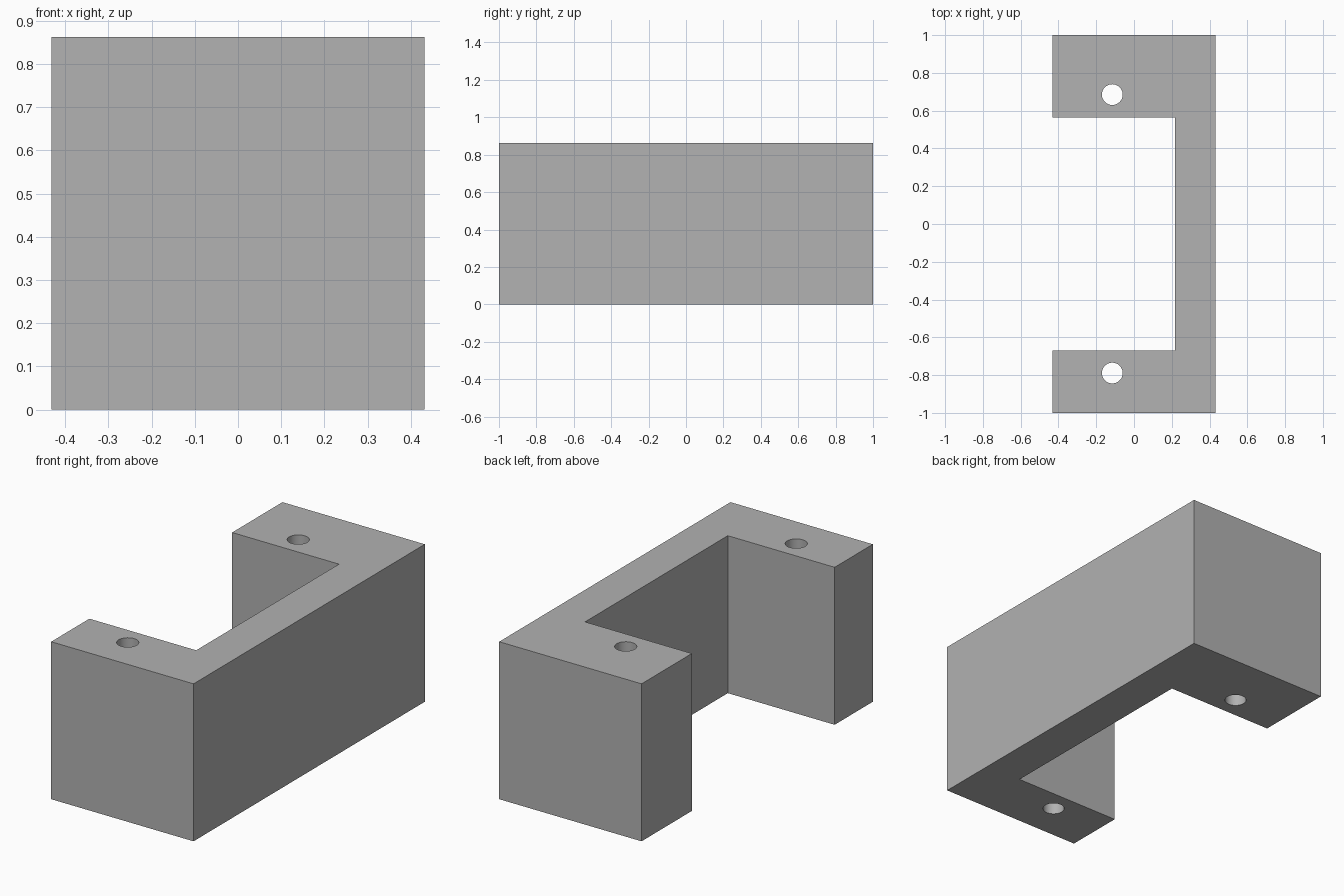
import bpy
import bmesh
import math

cube = bpy.data.objects.get("Cube")
if cube:
    bpy.data.objects.remove(cube, do_unlink=True)

HEIGHT = 0.862
HALF_X, HALF_Y = 0.431, 1.0
WALL_X = 0.216                  # inner face of the long wall
BACK_Y, FRONT_Y = 0.565, -0.67  # inner faces of the two arms
HOLE_X, HOLE_R = -0.115, 0.055
HOLE_YS = (0.685, -0.789)

grey = bpy.data.materials.new("plain_grey")
grey.use_nodes = True
colour = (0.445, 0.445, 0.445, 1)
grey.diffuse_color = colour
grey.node_tree.nodes["Principled BSDF"].inputs["Base Color"].default_value = colour

# C-shaped bracket: outline extruded upwards
outline = [(-HALF_X, -HALF_Y), (HALF_X, -HALF_Y), (HALF_X, HALF_Y), (-HALF_X, HALF_Y),
           (-HALF_X, BACK_Y), (WALL_X, BACK_Y), (WALL_X, FRONT_Y), (-HALF_X, FRONT_Y)]
bm = bmesh.new()
base = bm.faces.new([bm.verts.new((x, y, 0)) for x, y in outline])
top = bmesh.ops.extrude_face_region(bm, geom=[base])["geom"]
bmesh.ops.translate(bm, vec=(0, 0, HEIGHT),
                    verts=[v for v in top if isinstance(v, bmesh.types.BMVert)])
bmesh.ops.recalc_face_normals(bm, faces=bm.faces)
mesh = bpy.data.meshes.new("bracket")
bm.to_mesh(mesh)
bm.free()
mesh.materials.append(grey)
bracket = bpy.data.objects.new("bracket", mesh)
bpy.context.collection.objects.link(bracket)

# Screw holes drilled through both arms
for y in HOLE_YS:
    bpy.ops.mesh.primitive_cylinder_add(vertices=48, radius=HOLE_R, depth=HEIGHT + 0.2,
                                        location=(HOLE_X, y, HEIGHT / 2))
    drill = bpy.context.object
    drill.name = "hole_cutter"
    drill.hide_render = True
    drill.data.materials.append(grey)
    cut = bracket.modifiers.new("hole", "BOOLEAN")
    cut.operation = "DIFFERENCE"
    cut.solver = "EXACT"
    cut.object = drill
    bpy.ops.object.select_all(action="DESELECT")
    bracket.select_set(True)
    bpy.context.view_layer.objects.active = bracket
    bpy.ops.object.modifier_apply(modifier=cut.name)
    bpy.data.objects.remove(drill, do_unlink=True)

bpy.ops.object.shade_smooth_by_angle(angle=math.radians(30))
